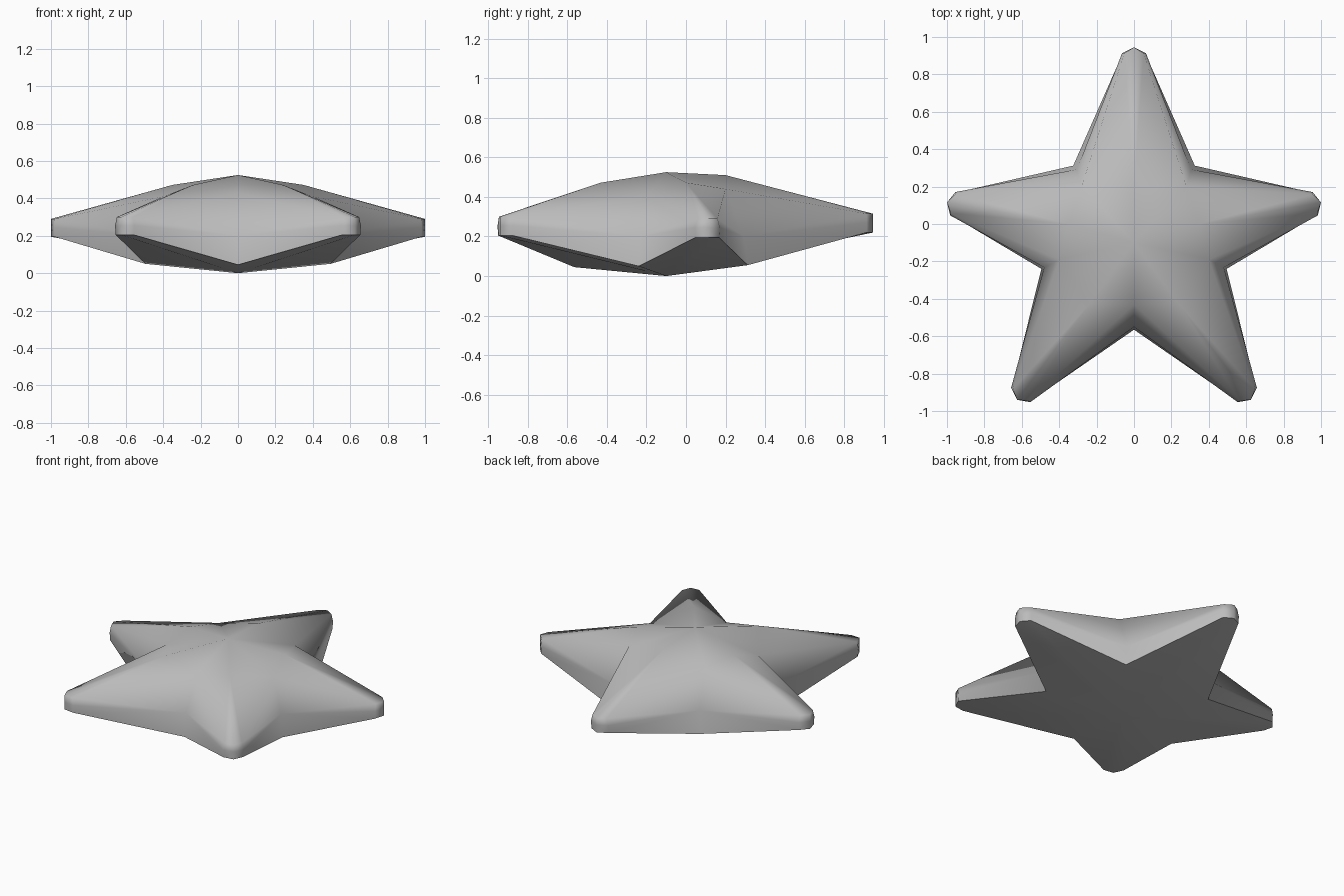
import bpy, bmesh
from mathutils import Vector

cube = bpy.data.objects.get("Cube")
if cube:
    bpy.data.objects.remove(cube)

CENTRE = Vector((0, -0.1, 0))


def mirror(v):
    return Vector((-v.x, v.y, v.z))


# Arms and valleys of the +x side: back, side, front
tips = [Vector(p) for p in ((0, 0.945, 0.27), (1.0, 0.115, 0.245), (0.625, -0.94, 0.255))]
ridges = [Vector(p) for p in ((0, 0.2, 0.51), (0.35, 0.0, 0.472), (0.24, -0.43, 0.472))]
# Valley columns: upper, middle, lower
valleys = [[Vector(p) for p in col] for col in (
    ((0.28, 0.2, 0.44), (0.305, 0.292, 0.2), (0.325, 0.312, 0.055)),
    ((0.40, -0.19, 0.41), (0.48, -0.232, 0.2), (0.495, -0.24, 0.05)),
    ((0, -0.43, 0.43), (0, -0.55, 0.2), (0, -0.565, 0.045)))]

# Full clockwise sequence, mirrored to the other side
tips += [mirror(tips[2]), mirror(tips[1])]
ridges += [mirror(ridges[2]), mirror(ridges[1])]
valleys += [[mirror(v) for v in valleys[1]], [mirror(v) for v in valleys[0]]]


def tip_columns(tip):
    """Blunt arm end: two corners and a point, each with upper, middle, lower."""
    out = (tip - CENTRE)
    out.z = 0
    out.normalize()
    side = Vector((out.y, -out.x, 0))
    cols = []
    for s in (-1, 0, 1):
        col = []
        for width, dz in ((0.052, 0.045), (0.064, 0), (0.06, -0.05)):
            back = 0.032 * abs(s)
            col.append(tip - out * back + side * s * width + Vector((0, 0, dz)))
        cols.append(col)
    return cols


bm = bmesh.new()
apex = bm.verts.new((0, -0.1, 0.525))
base = bm.verts.new((0, -0.1, 0))
valley_v = [[bm.verts.new(p) for p in col] for col in valleys]

for i in range(5):
    before, after = valley_v[i - 1], valley_v[i]
    ridge = bm.verts.new(ridges[i])
    end = [[bm.verts.new(p) for p in col] for col in tip_columns(tips[i])]
    cols = [before] + end + [after]
    # Upper surface
    bm.faces.new((apex, before[0], ridge))
    bm.faces.new((apex, ridge, after[0]))
    for a, b in zip(cols, cols[1:]):
        bm.faces.new((ridge, a[0], b[0]))
        # Side walls
        for k in range(2):
            bm.faces.new((a[k], a[k + 1], b[k + 1], b[k]))
        # Underside
        under = bm.faces.new((base, b[2], a[2]))
        for e in under.edges:
            if base not in e.verts:
                e.smooth = False

bmesh.ops.triangulate(bm, faces=[f for f in bm.faces if len(f.verts) > 3])
bmesh.ops.recalc_face_normals(bm, faces=bm.faces)
for f in bm.faces:
    f.smooth = True

mesh = bpy.data.meshes.new("star")
bm.to_mesh(mesh)
bm.free()
star = bpy.data.objects.new("star", mesh)
bpy.context.collection.objects.link(star)

# Plain grey surface
grey = bpy.data.materials.new("light_grey")
grey.use_nodes = True
colour = (0.5, 0.5, 0.5, 1)
grey.diffuse_color = colour
grey.node_tree.nodes["Principled BSDF"].inputs["Base Color"].default_value = colour
mesh.materials.append(grey)
